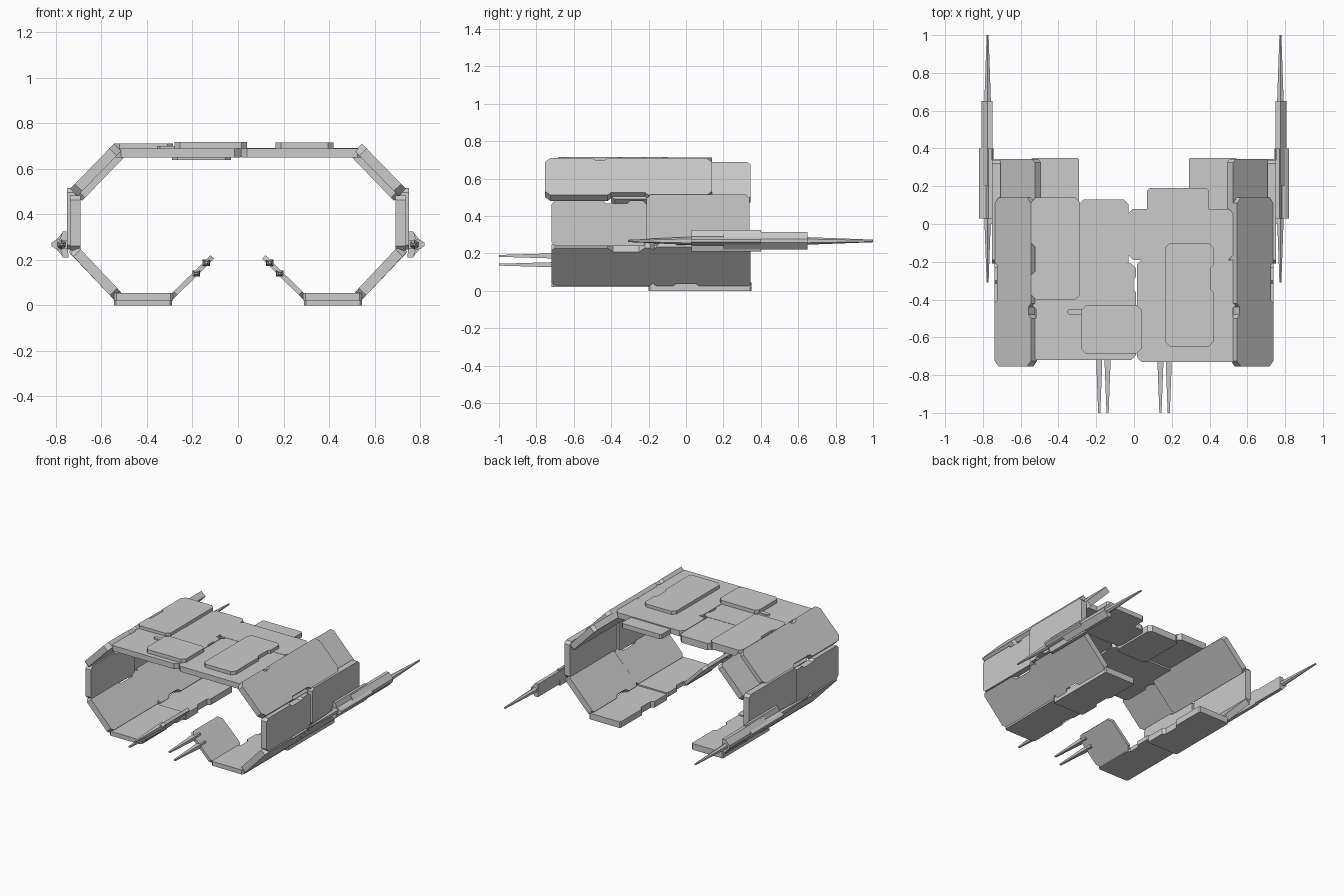
import bpy, bmesh, math
from mathutils import Vector

if "Cube" in bpy.data.objects:
    bpy.data.objects.remove(bpy.data.objects["Cube"])


def mesh_object(name, bm):
    bmesh.ops.recalc_face_normals(bm, faces=bm.faces)
    me = bpy.data.meshes.new(name)
    bm.to_mesh(me)
    bm.free()
    ob = bpy.data.objects.new(name, me)
    bpy.context.collection.objects.link(ob)
    return ob


def outline(L, y0, y1, c, n0, n1):
    """Chamfered rectangle in (u, y); n0/n1 are edge notches (ya, yb, depth)."""
    pts = [(0, y0 + c), (c, y0), (L - c, y0), (L, y0 + c)]
    if n1:
        a, b, d = n1
        pts += [(L, a), (L - d, a + abs(d)), (L - d, b - abs(d)), (L, b)]
    pts += [(L, y1 - c), (L - c, y1), (c, y1), (0, y1 - c)]
    if n0:
        a, b, d = n0
        pts += [(0, b), (d, b - abs(d)), (d, a + abs(d)), (0, a)]
    return pts


def plate(name, p0, p1, y0, y1, t, c=0.025, n0=None, n1=None, side=1):
    """Armour plate whose outer face runs p0 -> p1 in (x, z); thickness goes inward."""
    p0, p1 = Vector(p0), Vector(p1)
    d = (p1 - p0).normalized()
    n = Vector((d.y, -d.x))
    bm = bmesh.new()
    rings = []
    for k in (0, t):
        ring = []
        for u, y in outline((p1 - p0).length, y0, y1, c, n0, n1):
            q = p0 + d * u + n * k
            ring.append(bm.verts.new((q.x * side, y, q.y)))
        rings.append(ring)
    a, b = rings
    bm.faces.new(a)
    bm.faces.new(b[::-1])
    for i in range(len(a)):
        j = (i + 1) % len(a)
        bm.faces.new((a[i], b[i], b[j], a[j]))
    return mesh_object(name, bm)


def spar(name, x, z, stations, sides=4, side=1):
    """Tapered rod along y; stations are (y, half width, half height)."""
    bm = bmesh.new()
    rings = []
    for y, rx, rz in stations:
        rings.append([bm.verts.new((side * (x + rx * math.cos(2 * math.pi * (i + .5) / sides)),
                                    y, z + rz * math.sin(2 * math.pi * (i + .5) / sides)))
                      for i in range(sides)])
    for r, s in zip(rings, rings[1:]):
        for i in range(sides):
            j = (i + 1) % sides
            bm.faces.new((r[i], r[j], s[j], s[i]))
    bm.faces.new(rings[0])
    bm.faces.new(rings[-1])
    return mesh_object(name, bm)


def fin(name, section, y0, y1, side):
    """Extrude a small (x, z) section along y."""
    bm = bmesh.new()
    a = [bm.verts.new((side * x, y0, z)) for x, z in section]
    b = [bm.verts.new((side * x, y1, z)) for x, z in section]
    bm.faces.new(a)
    bm.faces.new(b[::-1])
    for i in range(len(a)):
        j = (i + 1) % len(a)
        bm.faces.new((a[i], a[j], b[j], b[i]))
    return mesh_object(name, bm)


# Roof plates: name, x0, x1, y0, y1, z top, thickness, left notch, right notch
roof = [
    ("roof_front_left", -.54, .01, -.72, -.21, .69, .04, (-.52, -.43, .02), (-.36, -.28, .012)),
    ("roof_front_right", .015, .55, -.73, -.19, .69, .04, None, (-.52, -.42, .025)),
    ("roof_rear_left", -.545, -.285, -.40, .14, .712, .05, (-.27, -.10, .02), None),
    ("roof_rear_middle", -.29, -.03, -.23, .13, .688, .05, None, None),
    ("roof_rear_right", -.03, .525, -.19, .08, .692, .04, None, None),
    ("roof_back_tab", .07, .395, .05, .19, .685, .035, None, None),
    ("raised_panel_left", -.28, .04, -.685, -.43, .717, .03, None, None),
    ("raised_panel_left_tab", -.355, -.26, -.48, -.45, .7, .02, None, None),
    ("raised_panel_right", .165, .42, -.65, -.10, .715, .03, None, (-.36, -.22, .015)),
]
for name, x0, x1, y0, y1, z, t, n0, n1 in roof:
    plate(name, (x0, z), (x1, z), y0, y1, t, .012 if "tab" in name else .025, n0, n1)

for s, tag in ((1, "right"), (-1, "left")):
    # Upper slanted plates
    plate("upper_slope_front_" + tag, (.545, .71), (.738, .512), -.755, .14, .045, .03,
          (-.50, -.42, .02), (-.42, -.20, .02), s)
    plate("upper_slope_rear_" + tag, (.525, .69), (.718, .49), -.40, .345, .045, .02,
          None, None, s)
    # Side walls
    plate("side_wall_front_" + tag, (.738, .482), (.738, .24), -.72, -.21, .045, .02,
          (-.44, -.30, .015), None, s)
    plate("side_wall_rear_" + tag, (.752, .515), (.752, .245), -.21, .34, .045, .02,
          None, (-.15, -.05, .015), s)
    # Lower slanted plates
    plate("lower_slope_front_" + tag, (.738, .23), (.55, .03), -.72, -.17, .045, .02,
          (-.42, -.22, .03), None, s)
    plate("lower_slope_rear_" + tag, (.745, .235), (.545, .025), -.17, .345, .045, .012,
          None, (-.07, .07, .02), s)
    # Floor plates
    plate("floor_front_" + tag, (.545, .022), (.285, .022), -.72, -.19, .032, .012,
          None, (-.42, -.30, .02), s)
    plate("floor_rear_" + tag, (.545, 0), (.29, 0), -.20, .35, .045, .008,
          None, (-.05, .10, .02), s)
    # Upturned claw plate and its two prongs
    plate("claw_plate_" + tag, (.288, .024), (.105, .205), -.72, -.38, .022, .03, None, None, s)
    for k, (x, z) in enumerate(((.14, .187), (.184, .14))):
        spar(f"claw_prong_{k + 1}_{tag}", x, z,
             [(-.66, .024, .02), (-.74, .022, .018), (-1.0, .008, .007)], 4, s)
    # Long side lance with mounting fins
    spar("lance_" + tag, .775, .267,
         [(-.31, .006, .006), (.03, .02, .022), (.40, .022, .024), (.65, .02, .02), (1.0, .006, .007)], 6, s)
    fin("lance_upright_fin_" + tag,
        [(.745, .21), (.77, .21), (.785, .255), (.785, .285), (.77, .325), (.752, .325)], .03, .40, s)
    fin("lance_side_fin_" + tag,
        [(.77, .24), (.805, .25), (.82, .262), (.82, .275), (.805, .285), (.77, .295)], .03, .40, s)
    fin("lance_forward_fin_" + tag,
        [(.75, .22), (.775, .22), (.808, .258), (.808, .278), (.775, .315), (.75, .315)], .20, .65, s)
    # Bracket joining the lance to the wall
    fin("lance_bracket_" + tag, [(.72, .25), (.775, .25), (.775, .285), (.72, .285)], .0, .32, s)
